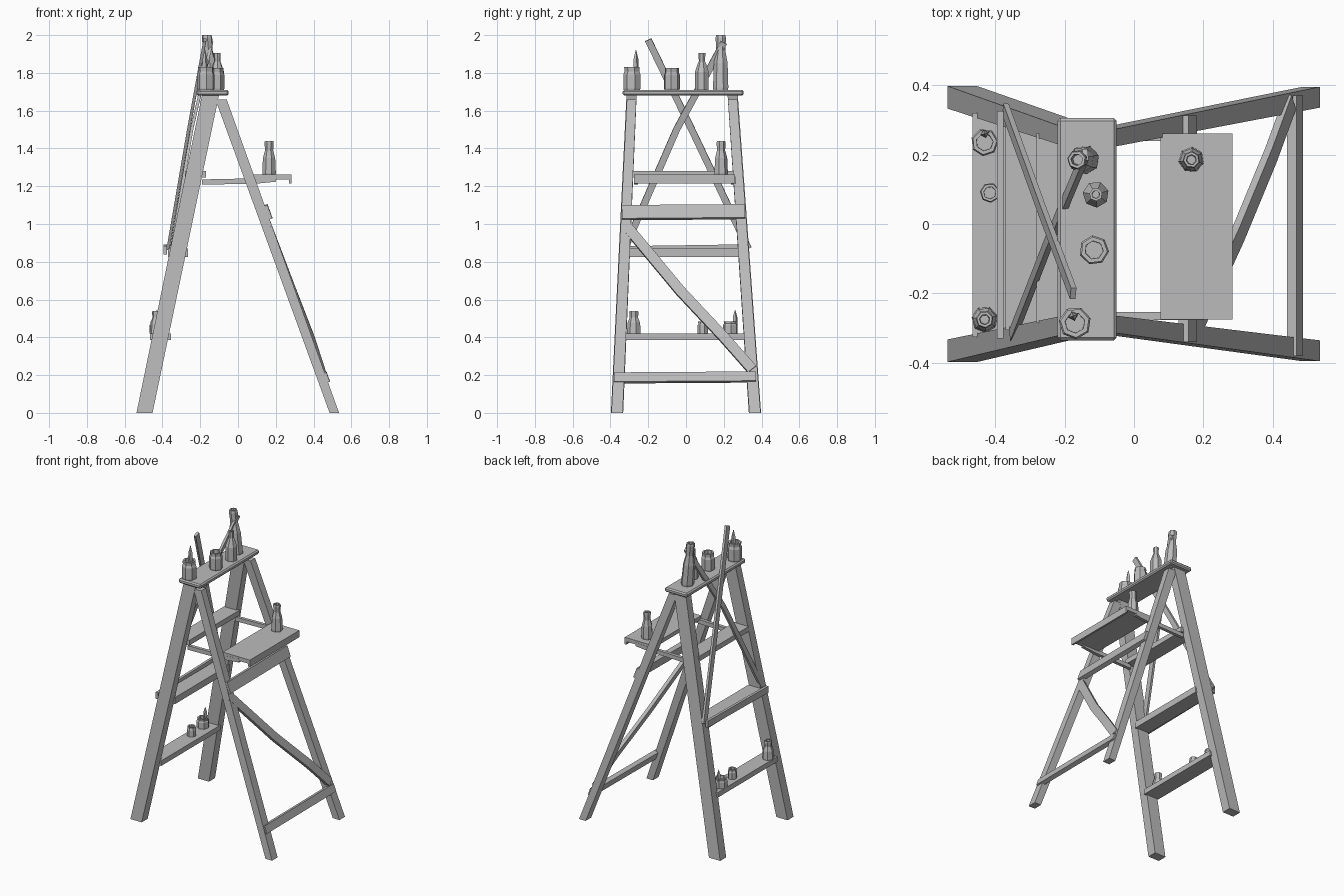
import bpy, bmesh, math
from mathutils import Vector

cube = bpy.data.objects.get("Cube")
if cube:
    bpy.data.objects.remove(cube, do_unlink=True)

GREY = (0.5, 0.5, 0.5, 1)
grey = bpy.data.materials.new("plain grey")
grey.use_nodes = True
grey.diffuse_color = GREY
grey.node_tree.nodes["Principled BSDF"].inputs["Base Color"].default_value = GREY


def finish(name, bm):
    bmesh.ops.recalc_face_normals(bm, faces=bm.faces)
    mesh = bpy.data.meshes.new(name)
    bm.to_mesh(mesh)
    bm.free()
    mesh.materials.append(grey)
    obj = bpy.data.objects.new(name, mesh)
    bpy.context.collection.objects.link(obj)
    return obj


def skin(name, rings):
    """Join rings of points into a closed tube with flat caps."""
    bm = bmesh.new()
    loops = [[bm.verts.new(p) for p in ring] for ring in rings]
    n = len(loops[0])
    for a, b in zip(loops, loops[1:]):
        for i in range(n):
            j = (i + 1) % n
            bm.faces.new((a[i], a[j], b[j], b[i]))
    bm.faces.new(loops[0])
    bm.faces.new(loops[-1])
    return finish(name, bm)


def leg(name, foot, top, foot_size, top_size):
    """Leaning post whose ends are cut level."""
    rings = []
    for (x, y, z), (w, d) in ((foot, foot_size), (top, top_size)):
        rings.append([(x + sx * w / 2, y + sy * d / 2, z)
                      for sx, sy in ((-1, -1), (1, -1), (1, 1), (-1, 1))])
    return skin(name, rings)


def bar(name, points, width, depth, normal):
    """Flat strip along a path; depth is measured along the normal."""
    pts = [Vector(p) for p in points]
    rings = []
    for i, p in enumerate(pts):
        along = (pts[min(i + 1, len(pts) - 1)] - pts[max(i - 1, 0)]).normalized()
        side = along.cross(Vector(normal)).normalized()
        up = side.cross(along).normalized()
        rings.append([p + side * a * width / 2 + up * b * depth / 2
                      for a, b in ((-1, -1), (1, -1), (1, 1), (-1, 1))])
    return skin(name, rings)


def board(name, low, high, bevel=0.0):
    bm = bmesh.new()
    bmesh.ops.create_cube(bm, size=1)
    for v in bm.verts:
        v.co = [(l + h) / 2 + c * (h - l) for c, l, h in zip(v.co, low, high)]
    if bevel:
        bmesh.ops.bevel(bm, geom=bm.edges[:], offset=bevel, segments=1, affect='EDGES')
    return finish(name, bm)


def vessel(name, x, y, z, radius, height, profile, sides=7, turn=0.3, lean=0.0):
    """Faceted pot turned from a (radius, height) profile in fractions."""
    rings = []
    for r, h in profile:
        rings.append([(x + lean * h + radius * r * math.cos(turn + math.tau * i / sides),
                       y + radius * r * math.sin(turn + math.tau * i / sides),
                       z + height * h) for i in range(sides)])
    return skin(name, rings)


# Front and rear legs
for side, foot_y, top_y in (("right", -0.365, -0.288), ("left", 0.365, 0.247)):
    leg("front_leg_" + side, (-0.495, foot_y, 0), (-0.145, top_y, 1.685),
        (0.085, 0.065), (0.09, 0.054))
    leg("rear_leg_" + side, (0.51, foot_y, 0), (-0.09, top_y, 1.66),
        (0.05, 0.06), (0.06, 0.05))

# Top shelf, steps and side tray
board("top_shelf", (-0.22, -0.335, 1.68), (-0.05, 0.305, 1.71), 0.008)
board("lower_step", (-0.465, -0.325, 0.385), (-0.355, 0.32, 0.42))
board("middle_step", (-0.37, -0.305, 0.825), (-0.265, 0.285, 0.87))
board("upper_step", (-0.28, -0.285, 1.245), (-0.17, 0.26, 1.28))
board("tray", (0.077, -0.275, 1.235), (0.283, 0.26, 1.262))
board("tray_end_lip", (0.27, -0.275, 1.215), (0.283, 0.26, 1.25))
for side, y in (("right", -0.265), ("left", 0.25)):
    bar("tray_arm_" + side, [(-0.19, y, 1.222), (0.1, y, 1.228), (0.2, y, 1.238)],
        0.022, 0.028, (0, 0, 1))

# Rear rails and the diagonal brace
lean = (0.94, 0, 0.34)
bar("rear_upper_rail", [(0.155, -0.34, 1.06), (0.155, 0.312, 1.065)], 0.075, 0.03, lean)
bar("rear_lower_rail", [(0.463, -0.38, 0.185), (0.463, 0.37, 0.19)], 0.052, 0.03, lean)
bar("rear_brace", [(0.165, -0.325, 1.0), (0.3, -0.03, 0.645), (0.395, 0.2, 0.4),
                   (0.45, 0.35, 0.23)], 0.055, 0.022, lean)

# Crossed strips resting on a thin rod
bar("cross_strip_a", [(-0.14, 0.2, 1.96), (-0.245, -0.05, 1.5), (-0.35, -0.32, 0.88)],
    0.036, 0.016, (-0.95, 0, 0.2))
bar("cross_strip_b", [(-0.175, -0.2, 1.975), (-0.265, 0.04, 1.48), (-0.37, 0.33, 0.87)],
    0.036, 0.016, (-0.95, 0, 0.2))
bar("strip_rest", [(-0.385, -0.33, 0.86), (-0.385, 0.325, 0.87)], 0.018, 0.045, (0, 0, 1))

# Pots and bottles
JAR = [(0.92, 0), (1, 0.1), (1, 0.7), (0.86, 0.82), (0.9, 1), (0.62, 1), (0.6, 0.6)]
BOTTLE = [(0.95, 0), (1, 0.05), (1, 0.5), (0.6, 0.72), (0.45, 0.78), (0.5, 1),
          (0.3, 1), (0.28, 0.9)]
FLASK = [(0.95, 0), (1, 0.06), (0.9, 0.5), (0.6, 0.72), (0.68, 0.95), (0.6, 1),
         (0.4, 1), (0.35, 0.85)]
vessel("brush_pot", -0.17, -0.285, 1.705, 0.047, 0.125, JAR)
vessel("shelf_jar", -0.115, -0.075, 1.705, 0.043, 0.12, JAR, turn=0.8)
vessel("shelf_bottle", -0.11, 0.085, 1.705, 0.038, 0.2, BOTTLE)
vessel("tall_bottle", -0.14, 0.185, 1.705, 0.042, 0.295, FLASK, lean=-0.025)
vessel("tray_bottle", 0.165, 0.185, 1.26, 0.037, 0.18, FLASK, turn=0.6)
vessel("step_flask", -0.43, -0.275, 0.415, 0.038, 0.125, FLASK)
vessel("step_jar", -0.415, 0.09, 0.415, 0.029, 0.07, JAR)
vessel("step_pot", -0.43, 0.235, 0.415, 0.04, 0.07, JAR, turn=0.1)

# Brushes standing in the pots
SPIKE = [(0.8, 0), (1, 0.5), (0.9, 0.7), (0.1, 1)]
vessel("shelf_brush", -0.175, -0.265, 1.76, 0.015, 0.16, SPIKE, sides=4)
vessel("step_brush", -0.43, 0.26, 0.43, 0.013, 0.115, SPIKE, sides=4)
